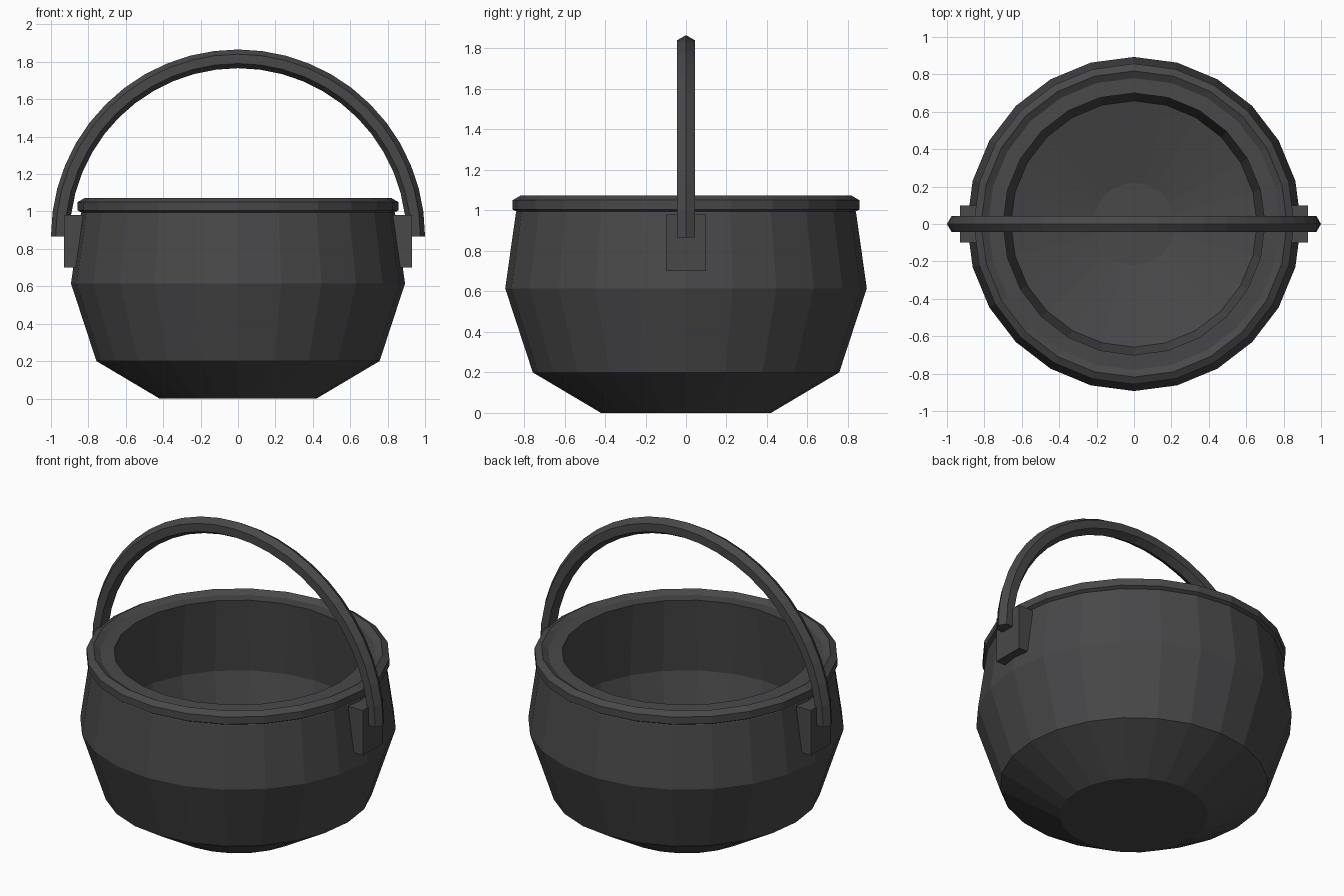
import bpy, bmesh
from math import sin, cos, pi

if "Cube" in bpy.data.objects:
    bpy.data.objects.remove(bpy.data.objects["Cube"])

iron = bpy.data.materials.new("dark_iron")
iron.diffuse_color = (0.065, 0.065, 0.068, 1)
iron.use_nodes = True
iron.node_tree.nodes["Principled BSDF"].inputs["Base Color"].default_value = iron.diffuse_color


def finish(name, bm):
    bmesh.ops.recalc_face_normals(bm, faces=bm.faces[:])
    mesh = bpy.data.meshes.new(name)
    bm.to_mesh(mesh)
    bm.free()
    mesh.materials.append(iron)
    obj = bpy.data.objects.new(name, mesh)
    bpy.context.collection.objects.link(obj)
    return obj


def loft(name, rings, closed=False):
    """Skin a list of point rings; open lofts get end caps."""
    bm = bmesh.new()
    loops = [[bm.verts.new(p) for p in ring] for ring in rings]
    pairs = list(zip(loops, loops[1:]))
    if closed:
        pairs.append((loops[-1], loops[0]))
    for a, b in pairs:
        n = len(a)
        for i in range(n):
            j = (i + 1) % n
            bm.faces.new((a[i], a[j], b[j], b[i]))
    if not closed:
        bm.faces.new(loops[0])
        bm.faces.new(loops[-1])
    return finish(name, bm)


def circle(r, z, sides=24):
    return [(r * cos(2 * pi * i / sides), r * sin(2 * pi * i / sides), z)
            for i in range(sides)]


def hexagon(r, start):
    return [(r * cos(start + i * pi / 3), r * sin(start + i * pi / 3))
            for i in range(6)]


# Pot body: outer wall, lip, bulging inner wall and dished inner floor
profile = [(0.42, 0), (0.757, 0.2), (0.893, 0.615), (0.84, 0.99), (0.80, 1.05),
           (0.70, 1.055), (0.75, 0.595), (0.658, 0.25), (0.22, 0.14)]
loft("pot_body", [circle(r, z) for r, z in profile])

# Rim: hexagonal tube with a ridge on top
loft("rim", [circle(0.818 + u, 1.028 + v) for u, v in hexagon(0.045, pi / 2)],
     closed=True)

# Bail handle: hexagonal bar swept over a half circle
bar = hexagon(0.05, 0)
arc = [pi * i / 24 for i in range(25)]
loft("handle", [[((0.95 + u) * cos(a), v, 0.866 + (0.95 + u) * sin(a))
                 for u, v in bar] for a in arc])

# Handle brackets on both sides
for side, x in (("right", 0.88), ("left", -0.88)):
    bm = bmesh.new()
    bmesh.ops.create_cube(bm, size=1)
    bmesh.ops.scale(bm, vec=(0.1, 0.2, 0.28), verts=bm.verts)
    bmesh.ops.translate(bm, vec=(x, 0, 0.84), verts=bm.verts)
    finish("bracket_" + side, bm)
